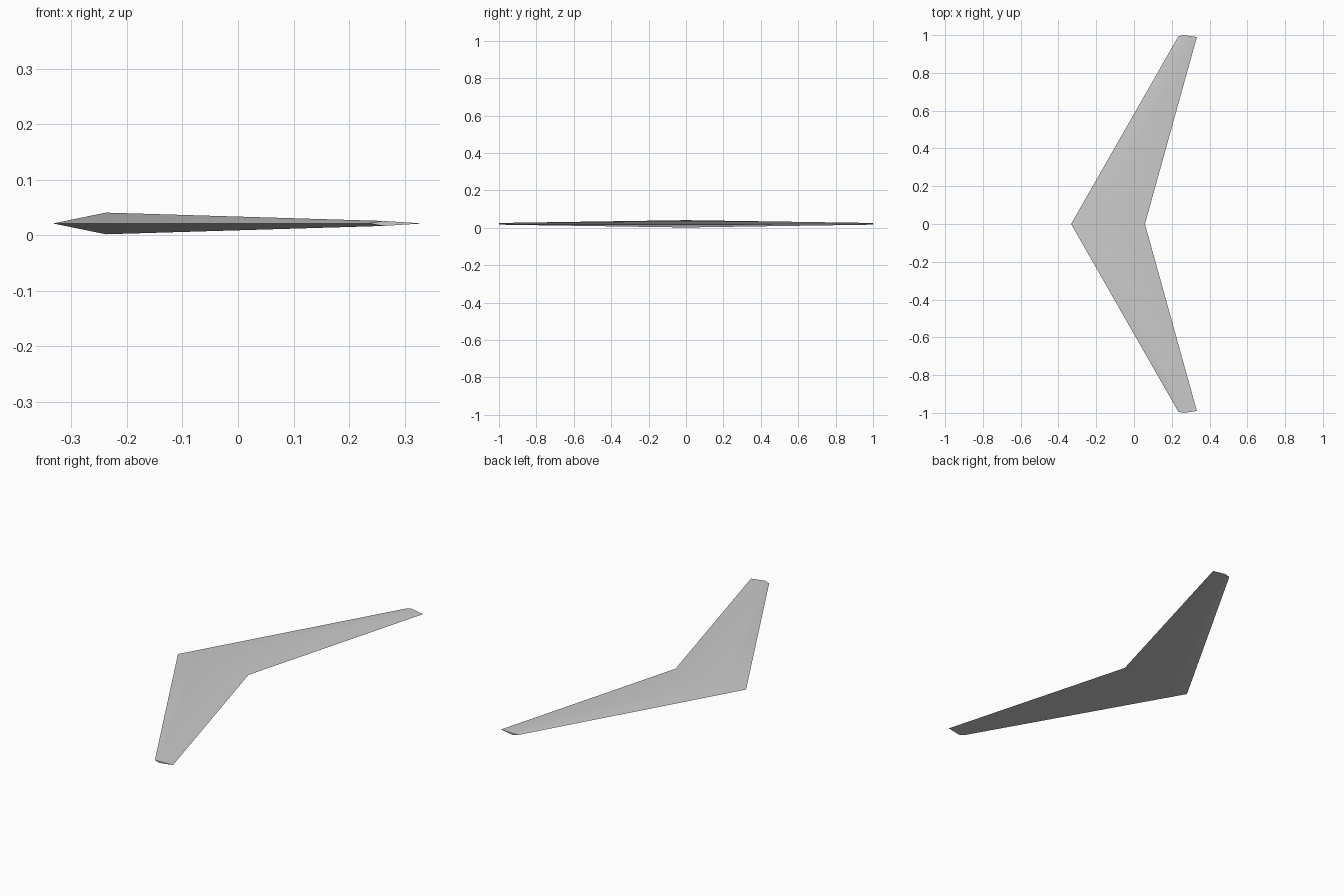
import bpy
import bmesh

cube = bpy.data.objects.get("Cube")
if cube:
    bpy.data.objects.remove(cube, do_unlink=True)

MID_Z = 0.021

# One plain grey skin
grey = bpy.data.materials.new("light_grey")
grey.use_nodes = True
colour = (0.6, 0.6, 0.6, 1)
grey.diffuse_color = colour
grey.node_tree.nodes["Principled BSDF"].inputs["Base Color"].default_value = colour


def section(bm, lead, crest, trail, half):
    """Thin wedge section: leading edge, top crest, trailing edge, bottom crest."""
    points = [(*lead, 0), (*crest, half), (*trail, 0), (*crest, -half)]
    return [bm.verts.new((x, y, MID_Z + z)) for x, y, z in points]


# Swept wing: right tip, root and left tip sections joined by skins
bm = bmesh.new()
sections = []
for side in (-1, 0, 1):
    if side:
        sections.append(section(bm, (0.235, side * 0.994), (0.262, side),
                                (0.333, side * 0.99), 0.0045))
    else:
        sections.append(section(bm, (-0.333, 0), (-0.238, 0), (0.058, 0), 0.0195))

for a, b in zip(sections, sections[1:]):
    for i in range(4):
        j = (i + 1) % 4
        bm.faces.new((a[i], a[j], b[j], b[i])).smooth = True

# Flat tip caps
caps = [bm.faces.new(sections[0]), bm.faces.new(sections[-1])]
bmesh.ops.recalc_face_normals(bm, faces=bm.faces)

# Sharp leading and trailing edges and tip outlines, smooth everywhere else
for a, b in zip(sections, sections[1:]):
    for i in (0, 2):
        bm.edges.get((a[i], b[i])).smooth = False
for cap in caps:
    for edge in cap.edges:
        edge.smooth = False

mesh = bpy.data.meshes.new("swept_wing")
bm.to_mesh(mesh)
bm.free()
mesh.materials.append(grey)
wing = bpy.data.objects.new("swept_wing", mesh)
bpy.context.collection.objects.link(wing)
